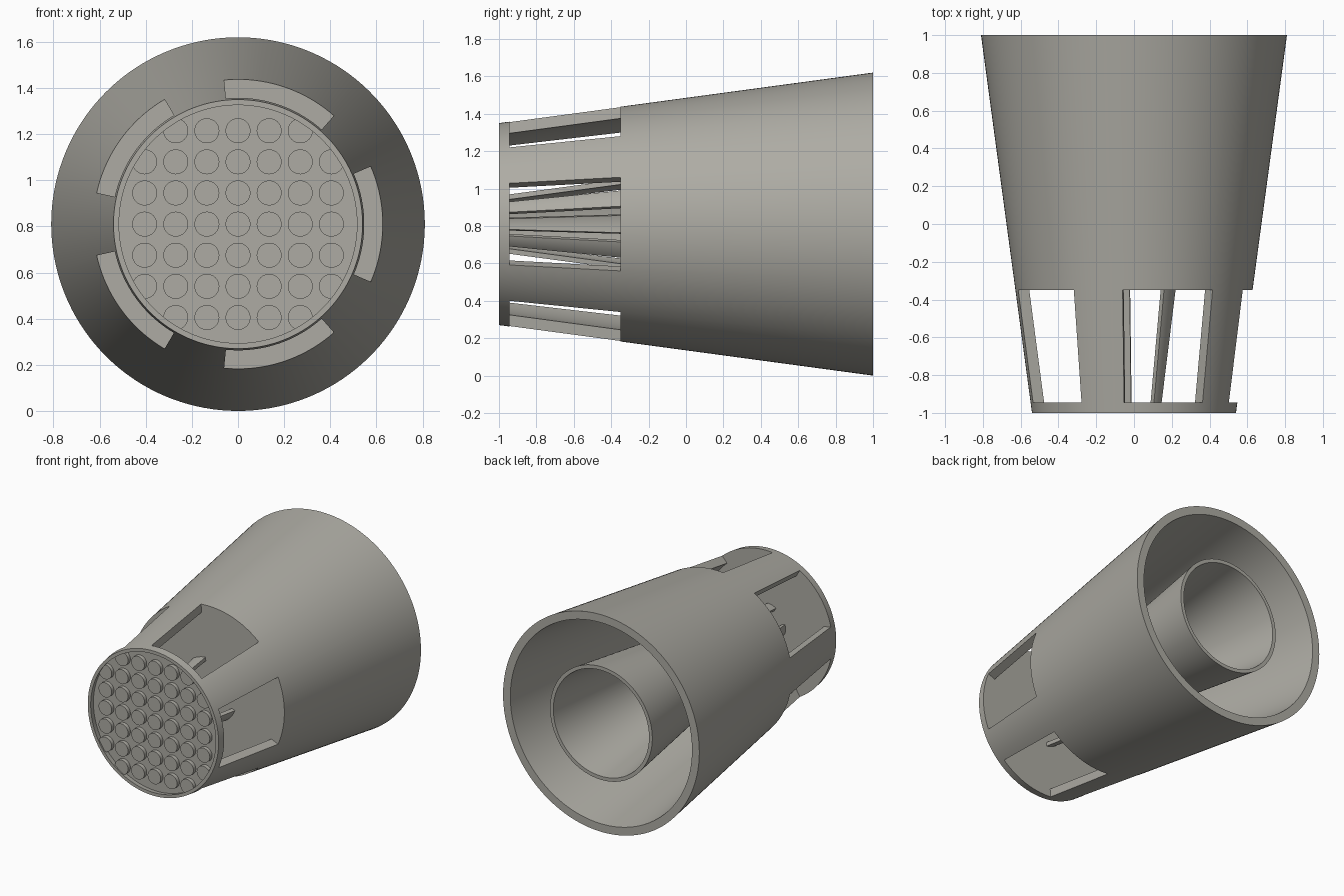
import bpy, bmesh, math
from mathutils import Matrix

if "Cube" in bpy.data.objects:
    bpy.data.objects.remove(bpy.data.objects["Cube"])

CZ = 0.81                      # height of the long axis (runs along y)
WIN = 23.5                     # half width of each of the five windows, degrees
Y_FRONT, Y_WIN0, Y_WIN1, Y_BACK = -1.0, -0.945, -0.35, 1.0

# Warm dark grey used on every part
grey = bpy.data.materials.new("warm_grey")
grey.diffuse_color = (0.42, 0.41, 0.37, 1)
grey.use_nodes = True
grey.node_tree.nodes["Principled BSDF"].inputs["Base Color"].default_value = grey.diffuse_color


def cone_r(y):
    return 0.54 + (y + 1) * 0.135


# Angles around the axis, with steps that land exactly on window edges
angles, is_window = [], []
for k in range(5):
    for i in range(19):
        angles.append(72 * k - WIN + 2 * WIN * i / 19)
        is_window.append(True)
    for i in range(10):
        angles.append(72 * k + WIN + (72 - 2 * WIN) * i / 10)
        is_window.append(False)
N = len(angles)


def finish(name, bm):
    bmesh.ops.recalc_face_normals(bm, faces=bm.faces)
    me = bpy.data.meshes.new(name)
    bm.to_mesh(me)
    bm.free()
    me.materials.append(grey)
    ob = bpy.data.objects.new(name, me)
    bpy.context.collection.objects.link(ob)
    bpy.ops.object.select_all(action='DESELECT')
    ob.select_set(True)
    bpy.context.view_layer.objects.active = ob
    bpy.ops.object.shade_smooth_by_angle(angle=math.radians(30))
    return ob


def windowed_shell(name, stations):
    """Conical wall from (y, outer radius, thickness) stations, windows left open."""
    bm = bmesh.new()

    def ring(y, r):
        return [bm.verts.new((r * math.cos(math.radians(a)), y,
                              CZ + r * math.sin(math.radians(a)))) for a in angles]
    outer = [ring(y, r) for y, r, t in stations]
    inner = [ring(y, r - t) for y, r, t in stations]
    twin = {o: i for ro, ri in zip(outer, inner) for o, i in zip(ro, ri)}
    for s in range(len(stations) - 1):
        mid = (stations[s][0] + stations[s + 1][0]) / 2
        for j in range(N):
            if is_window[j] and Y_WIN0 < mid < Y_WIN1:
                continue
            k = (j + 1) % N
            quad = [outer[s][j], outer[s][k], outer[s + 1][k], outer[s + 1][j]]
            bm.faces.new(quad)
            bm.faces.new([twin[v] for v in reversed(quad)])
    # close the wall thickness along every open edge
    for e in [e for e in bm.edges if e.is_boundary and e.verts[0] in twin]:
        a, b = e.verts
        bm.faces.new((a, b, twin[b], twin[a]))
    bmesh.ops.delete(bm, geom=[v for v in bm.verts if not v.link_faces], context='VERTS')
    return finish(name, bm)


def add_disc(bm, x, z, y0, y1, r, seg):
    """Solid cylinder along y between y0 and y1."""
    m = Matrix.Translation((x, (y0 + y1) / 2, z)) @ Matrix.Rotation(-math.pi / 2, 4, 'X')
    bmesh.ops.create_cone(bm, cap_ends=True, segments=seg, radius1=r, radius2=r,
                          depth=y1 - y0, matrix=m)


# Outer housing with five windows and a thin front rim
windowed_shell("outer_housing", [
    (Y_FRONT, cone_r(Y_FRONT), 0.024),
    (-0.96, cone_r(-0.96), 0.024),
    (Y_WIN0, cone_r(Y_WIN0), 0.06),
    (Y_WIN1, cone_r(Y_WIN1), 0.06),
    (Y_BACK, cone_r(Y_BACK), 0.06)])

# Inner tube, parallel to the housing, slotted by the same windows
windowed_shell("inner_tube", [
    (y, cone_r(y) - 0.388, 0.027) for y in (-0.955, Y_WIN0, Y_WIN1, Y_BACK)])

# Recessed front plate
bm = bmesh.new()
add_disc(bm, 0, CZ, -0.96, Y_WIN0, 0.53, 128)
finish("front_plate", bm)

# Bulkhead closing the chamber behind the windows
bm = bmesh.new()
add_disc(bm, 0, CZ, Y_WIN1, -0.30, 0.59, 128)
finish("bulkhead", bm)

# Grid of round studs on the front plate (corners fall outside the rim)
bm = bmesh.new()
for i in range(-3, 4):
    for j in range(-3, 4):
        if abs(i) == 3 and abs(j) == 3:
            continue
        add_disc(bm, i * 0.135, CZ + j * 0.135, -0.988, -0.958, 0.054, 32)
finish("front_studs", bm)
